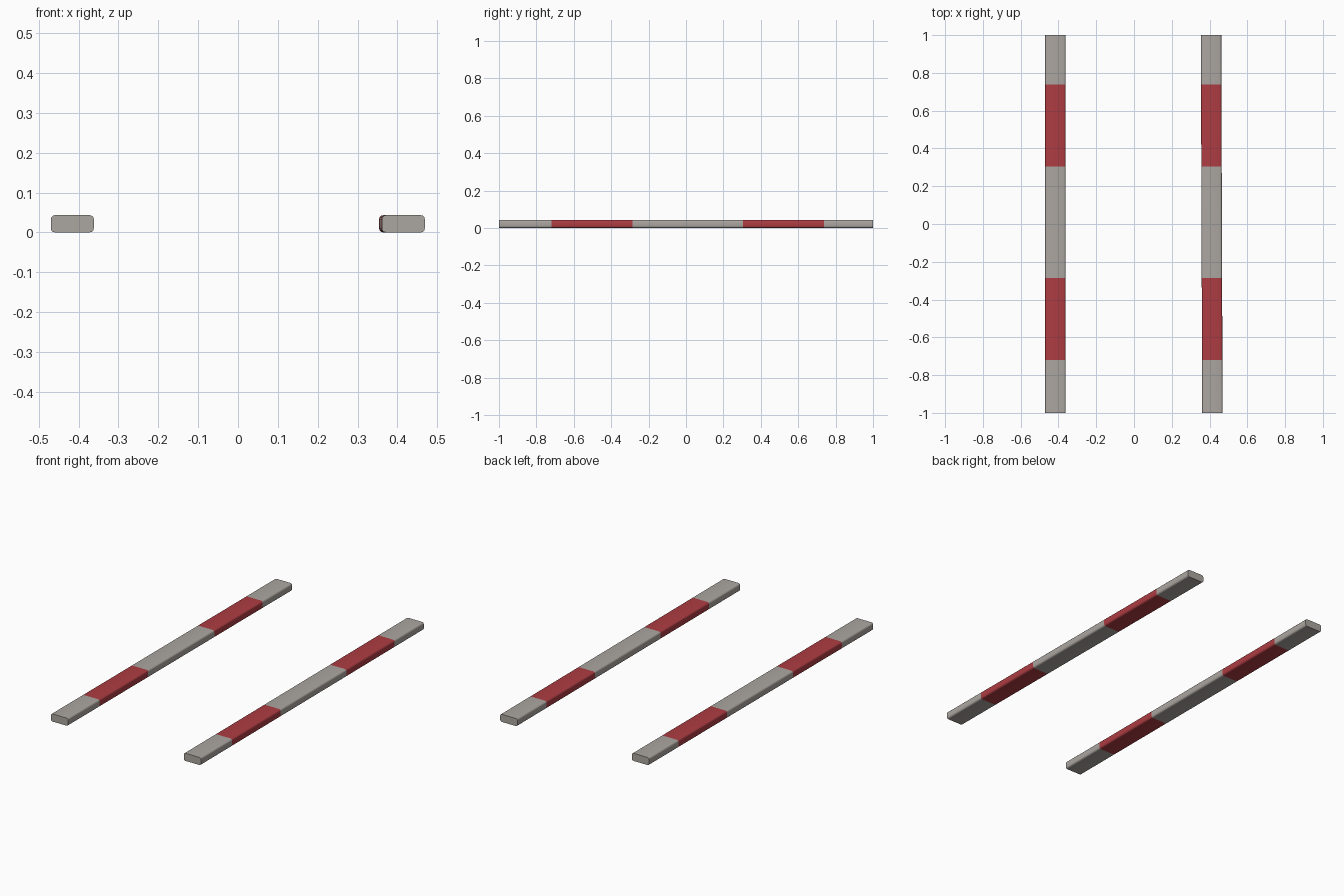
import bpy, bmesh, math

if "Cube" in bpy.data.objects:
    bpy.data.objects.remove(bpy.data.objects["Cube"])

def material(name, rgb):
    m = bpy.data.materials.new(name)
    m.diffuse_color = (*rgb, 1.0)
    m.use_nodes = True
    m.node_tree.nodes["Principled BSDF"].inputs["Base Color"].default_value = m.diffuse_color
    return m

grey = material("warm_grey", (0.41, 0.38, 0.35))
red = material("stripe_red", (0.42, 0.046, 0.055))

HEIGHT, RADIUS, SEGS = 0.043, 0.010, 3
STATIONS = [-1.0, -0.72, -0.285, 0.305, 0.738, 1.0]   # stripe boundaries along y

def profile(width):
    """Rounded rectangle cross-section standing on z = 0."""
    pts = []
    hx, hz = width / 2 - RADIUS, HEIGHT / 2 - RADIUS
    for i, (sx, sz) in enumerate([(1, 1), (-1, 1), (-1, -1), (1, -1)]):
        for k in range(SEGS + 1):
            a = math.pi / 2 * (i + k / SEGS)
            pts.append((sx * hx + RADIUS * math.cos(a),
                        HEIGHT / 2 + sz * hz + RADIUS * math.sin(a)))
    return pts

def rail(name, x_front, x_back, width):
    bm = bmesh.new()
    rings = []
    for y in STATIONS:
        cx = x_front + (x_back - x_front) * (y + 1) / 2
        rings.append([bm.verts.new((cx + px, y, pz)) for px, pz in profile(width)])
    n = len(rings[0])
    # side walls, every second section is a red stripe
    for s in range(len(rings) - 1):
        for j in range(n):
            k = (j + 1) % n
            f = bm.faces.new((rings[s][j], rings[s][k], rings[s + 1][k], rings[s + 1][j]))
            f.material_index = s % 2
    # flat end caps
    bm.faces.new(rings[0])
    bm.faces.new(rings[-1])
    bmesh.ops.recalc_face_normals(bm, faces=bm.faces)
    me = bpy.data.meshes.new(name)
    bm.to_mesh(me)
    bm.free()
    me.materials.append(grey)
    me.materials.append(red)
    ob = bpy.data.objects.new(name, me)
    bpy.context.collection.objects.link(ob)
    bpy.ops.object.select_all(action='DESELECT')
    ob.select_set(True)
    bpy.context.view_layer.objects.active = ob
    bpy.ops.object.shade_smooth_by_angle(angle=math.radians(40))

rail("left_rail", -0.416, -0.416, 0.108)
rail("right_rail", 0.415, 0.408, 0.108)   # very slightly skewed
